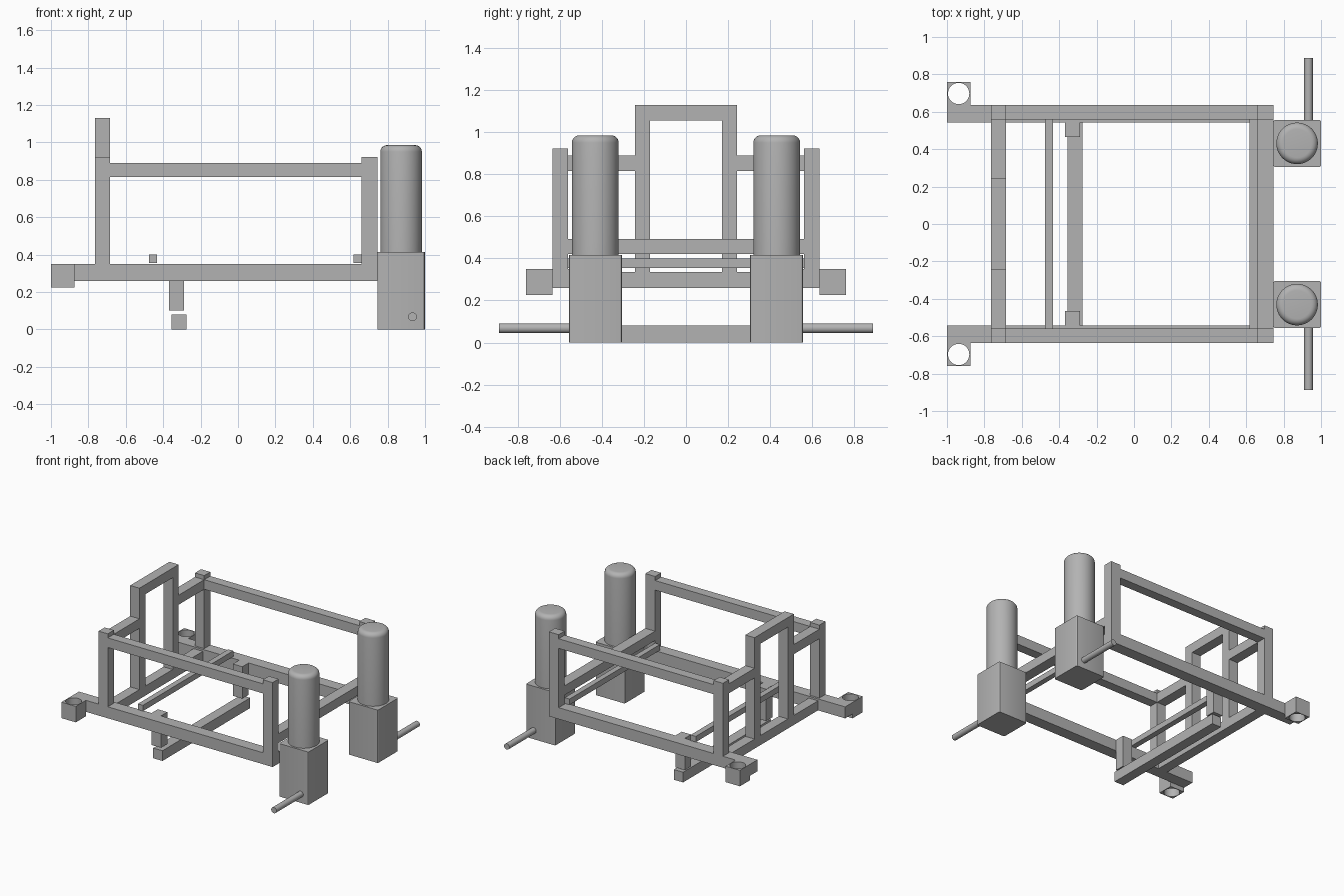
import bpy, bmesh
from math import pi, cos, sin
from mathutils import Matrix

cube = bpy.data.objects.get("Cube")
if cube:
    bpy.data.objects.remove(cube, do_unlink=True)

grey = bpy.data.materials.new("plain grey")
grey.use_nodes = True
colour = (0.45, 0.45, 0.45, 1)
grey.diffuse_color = colour
grey.node_tree.nodes["Principled BSDF"].inputs["Base Color"].default_value = colour


def finish(name, bm, smooth=False):
    bmesh.ops.recalc_face_normals(bm, faces=bm.faces)
    mesh = bpy.data.meshes.new(name)
    bm.to_mesh(mesh)
    bm.free()
    mesh.materials.append(grey)
    obj = bpy.data.objects.new(name, mesh)
    bpy.context.collection.objects.link(obj)
    if smooth:
        bpy.ops.object.select_all(action='DESELECT')
        obj.select_set(True)
        bpy.context.view_layer.objects.active = obj
        bpy.ops.object.shade_smooth_by_angle(angle=pi / 6)
    return obj


def box(name, x, y, z, round_edges=0):
    """Box from (min, max) pairs, with optional rounded upright edges."""
    bm = bmesh.new()
    bmesh.ops.create_cube(bm, size=1)
    for v in bm.verts:
        for i, (lo, hi) in enumerate((x, y, z)):
            v.co[i] = hi if v.co[i] > 0 else lo
    if round_edges:
        upright = [e for e in bm.edges
                   if abs(e.verts[0].co.z - e.verts[1].co.z) > 0.01]
        bmesh.ops.bevel(bm, geom=upright, offset=round_edges, segments=3,
                        profile=0.5, affect='EDGES')
    return finish(name, bm, bool(round_edges))


def cylinder(name, centre, radius, length, axis='Z', round_top=0):
    bm = bmesh.new()
    bmesh.ops.create_cone(bm, cap_ends=True, segments=48, radius1=radius,
                          radius2=radius, depth=length)
    if round_top:
        rim = [e for e in bm.edges if all(v.co.z > 0 for v in e.verts)]
        bmesh.ops.bevel(bm, geom=rim, offset=round_top, segments=6,
                        profile=0.5, affect='EDGES')
    if axis == 'Y':
        bmesh.ops.rotate(bm, verts=bm.verts, matrix=Matrix.Rotation(pi / 2, 3, 'X'))
    bmesh.ops.translate(bm, verts=bm.verts, vec=centre)
    return finish(name, bm, True)


def holed_block(name, cx, cy, half, radius, z):
    """Square block with a round through hole."""
    bm = bmesh.new()
    n = 32
    loops = []
    for square, height in ((1, z[0]), (1, z[1]), (0, z[1]), (0, z[0])):
        loop = []
        for i in range(n):
            c, s = cos(2 * pi * i / n), sin(2 * pi * i / n)
            r = half / max(abs(c), abs(s)) if square else radius
            loop.append(bm.verts.new((cx + r * c, cy + r * s, height)))
        loops.append(loop)
    for a, b in zip(loops, loops[1:] + loops[:1]):
        for i in range(n):
            j = (i + 1) % n
            bm.faces.new((a[i], a[j], b[j], b[i]))
    return finish(name, bm, True)


REAR = (-0.765, -0.685)
FRONT = (0.66, 0.745)

# Parts repeated on both sides
for side, s in (("left", 1), ("right", -1)):
    def span(a, b):
        return tuple(sorted((a * s, b * s)))

    outer = span(0.56, 0.635)
    box(f"{side}_lower_rail", (-1, 0.745), span(0.543, 0.635), (0.26, 0.35))
    box(f"{side}_upper_rail", (REAR[1], FRONT[0]), outer, (0.815, 0.89))
    box(f"{side}_rear_post", REAR, outer, (0.35, 0.922))
    box(f"{side}_front_post", FRONT, outer, (0.35, 0.922))
    holed_block(f"{side}_mount_block", -0.9375, 0.6975 * s, 0.0625, 0.057, (0.225, 0.35))

    # Rear arch leg and its link to the post
    box(f"{side}_arch_leg", REAR, span(0.17, 0.243), (0.335, 1.055))
    box(f"{side}_arch_link", REAR, span(0.243, 0.56), (0.815, 0.89))

    # Hanger under the rail
    box(f"{side}_hanger", (-0.37, -0.288), span(0.465, 0.543), (0.1, 0.35))

    # Motor with gearbox and output shaft
    box(f"{side}_gearbox", (0.745, 1), span(0.305, 0.556), (0, 0.415), 0.01)
    cylinder(f"{side}_motor", (0.872, 0.431 * s, 0.7), 0.111, 0.57, round_top=0.035)
    cylinder(f"{side}_shaft", (0.933, 0.719 * s, 0.068), 0.023, 0.338, axis='Y')

# Cross members
box("arch_top", REAR, (-0.243, 0.243), (1.055, 1.13))
box("rear_lower_bar", REAR, (-0.543, 0.543), (0.26, 0.335))
box("front_bar", FRONT, (-0.56, 0.56), (0.42, 0.493))
box("middle_bar", (-0.477, -0.433), (-0.56, 0.56), (0.355, 0.4))
box("front_thin_bar", (0.618, 0.66), (-0.56, 0.56), (0.355, 0.4))
box("bottom_bar", (-0.355, -0.275), (-0.543, 0.543), (0, 0.08))
